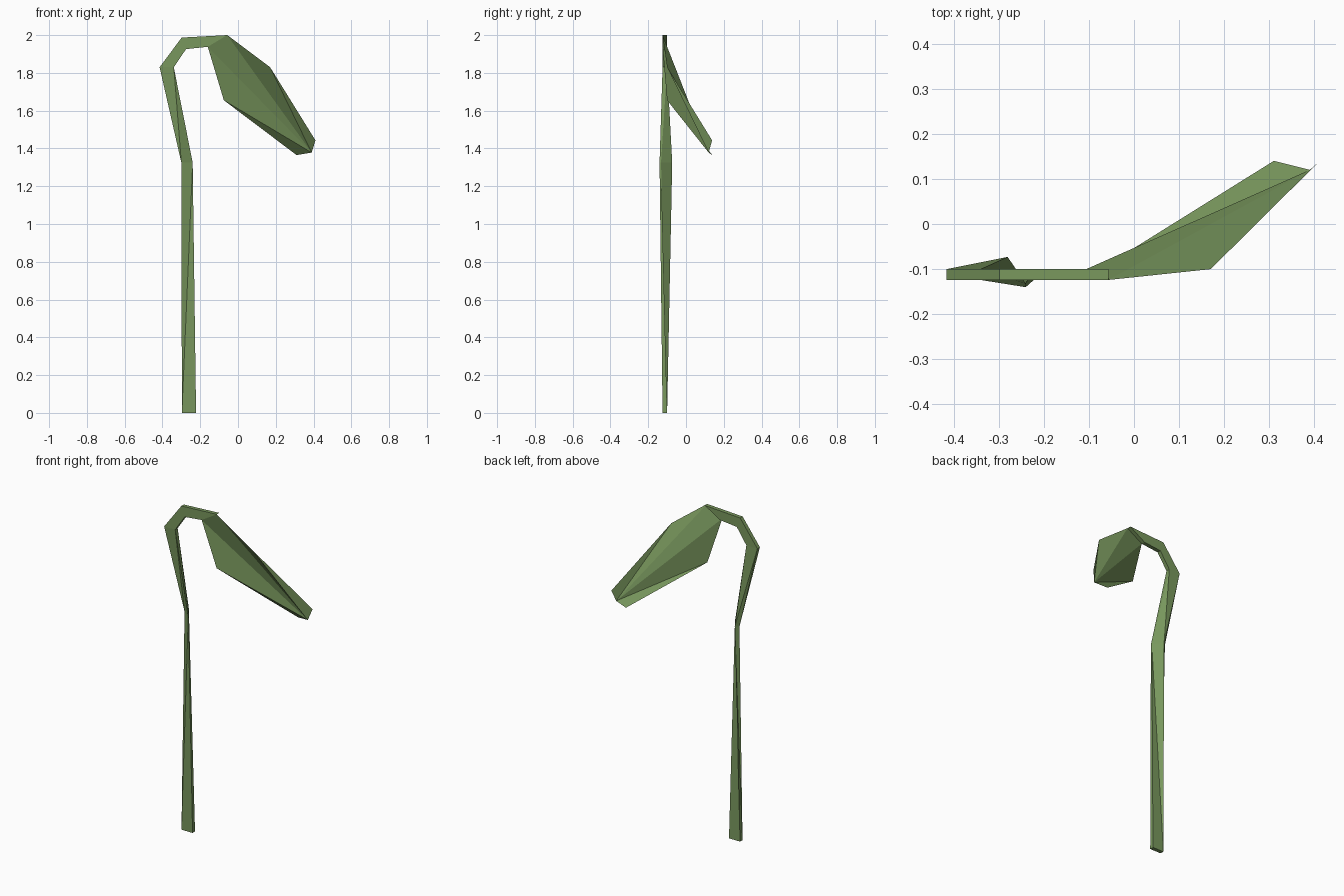
import bpy

if "Cube" in bpy.data.objects:
    bpy.data.objects.remove(bpy.data.objects["Cube"])

green = bpy.data.materials.new("leaf_green")
green.diffuse_color = (0.19, 0.31, 0.11, 1)
green.use_nodes = True
green.node_tree.nodes["Principled BSDF"].inputs["Base Color"].default_value = green.diffuse_color


def make(name, verts, faces):
    mesh = bpy.data.meshes.new(name)
    mesh.from_pydata(verts, [], faces)
    mesh.materials.append(green)
    ob = bpy.data.objects.new(name, mesh)
    bpy.context.collection.objects.link(ob)
    return ob


FRONT, BACK = -0.124, -0.10


# Ring order: outer front, inner front, inner back, outer back
def flat_ring(outer, inner):
    return [(outer[0], FRONT, outer[1]), (inner[0], FRONT, inner[1]),
            (inner[0], BACK, inner[1]), (outer[0], BACK, outer[1])]


# Stem: a strip with a twisted middle and a hooked top
twisted = [(x, y, 1.325) for x, y in
           ((-0.30, -0.09), (-0.24, -0.14), (-0.24, -0.132), (-0.28, -0.073))]
rings = [flat_ring((-0.297, 0), (-0.222, 0)),
         twisted,
         flat_ring((-0.415, 1.83), (-0.34, 1.83)),
         flat_ring((-0.298, 1.987), (-0.275, 1.926)),
         flat_ring((-0.057, 2.0), (-0.16, 1.938))]
verts = [v for r in rings for v in r]
faces = [(3, 2, 1, 0)]
for s in range(len(rings) - 1):
    lo, up = 4 * s, 4 * s + 4
    for i in range(4):
        j = (i + 1) % 4
        if i < 2:
            faces += [(lo + i, lo + j, up + j), (lo + i, up + j, up + i)]
        else:
            faces += [(lo + i, lo + j, up + i), (lo + j, up + j, up + i)]
n = len(verts)
faces.append((n - 4, n - 3, n - 2, n - 1))
make("stem", verts, faces)

# Leaf: a folded sheet fanned out from its tip
tip = (0.39, 0.12, 1.378)
rim = [(0.31, 0.14, 1.365), (-0.075, -0.10, 1.655), (-0.16, FRONT, 1.938),
       (-0.057, FRONT, 2.0), (0.17, -0.10, 1.83), (0.41, 0.138, 1.443)]
make("leaf", [tip] + rim, [(0, i + 1, i) for i in range(1, len(rim))])
